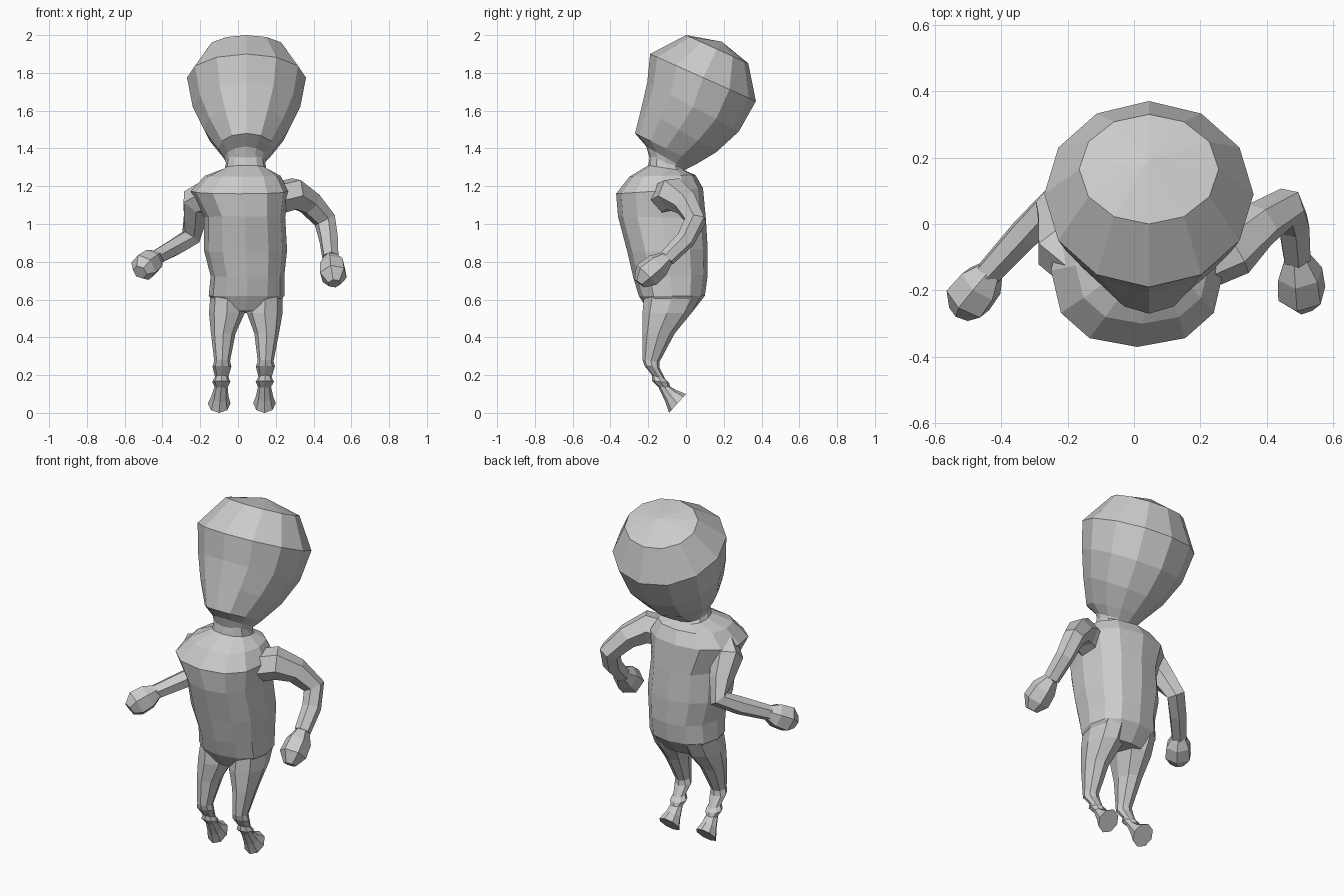
import bpy
import bmesh
from math import cos, sin, pi, copysign
from mathutils import Vector, Quaternion

default_cube = bpy.data.objects.get("Cube")
if default_cube:
    bpy.data.objects.remove(default_cube, do_unlink=True)


def skin_rings(name, rings):
    """Bridge a list of equal-sized vertex rings, cap both ends, shade flat."""
    bm = bmesh.new()
    loops = [[bm.verts.new(point) for point in ring] for ring in rings]
    count = len(loops[0])
    for lower, upper in zip(loops, loops[1:]):
        for i in range(count):
            j = (i + 1) % count
            bm.faces.new((lower[i], lower[j], upper[j], upper[i]))
    bm.faces.new(loops[0])
    bm.faces.new(loops[-1])
    bmesh.ops.remove_doubles(bm, verts=bm.verts, dist=0.0005)
    bmesh.ops.recalc_face_normals(bm, faces=bm.faces)
    mesh = bpy.data.meshes.new(name)
    bm.to_mesh(mesh)
    bm.free()
    obj = bpy.data.objects.new(name, mesh)
    bpy.context.collection.objects.link(obj)
    return obj


def soften(value, power):
    return copysign(abs(value) ** power, value)


def loft_profile(name, sections, sides=12, power=1.0):
    """Each section: front y, front z, back y, back z, centre x, half width."""
    rings = []
    for front_y, front_z, back_y, back_z, centre_x, half_width in sections:
        front = Vector((centre_x, front_y, front_z))
        back = Vector((centre_x, back_y, back_z))
        middle, reach = (front + back) / 2, (front - back) / 2
        ring = []
        for i in range(sides):
            angle = 2 * pi * i / sides
            across = Vector((half_width * soften(sin(angle), power), 0, 0))
            ring.append(middle + reach * soften(cos(angle), power) + across)
        rings.append(ring)
    return skin_rings(name, rings)


def tube(name, path, sides=6):
    """Sweep a polygon along a path of (x, y, z, radius) without twisting."""
    points = [Vector(step[:3]) for step in path]
    rings = []
    last = Vector((0, 0, 1))
    turn = Quaternion()
    for k, step in enumerate(path):
        ahead = points[min(k + 1, len(points) - 1)]
        behind = points[max(k - 1, 0)]
        heading = (ahead - behind).normalized()
        turn = last.rotation_difference(heading) @ turn
        last = heading
        ring = []
        for i in range(sides):
            angle = 2 * pi * i / sides
            ring.append(points[k] + turn @ Vector((cos(angle), sin(angle), 0)) * step[3])
        rings.append(ring)
    return skin_rings(name, rings)


# Large head, tilted back, narrowing to the chin
loft_profile("head", [
    (.19, 1.965, .19, 1.965, .045, 0),
    (0, 2, .33, 1.85, .045, .21),
    (-.19, 1.9, .37, 1.65, .045, .315),
    (-.205, 1.75, .28, 1.49, .045, .285),
    (-.235, 1.62, .16, 1.38, .045, .225),
    (-.27, 1.48, .06, 1.32, .045, .15),
    (-.21, 1.41, 0, 1.29, .04, .11),
    (-.19, 1.34, -.02, 1.27, .04, .1),
])

# Neck, chest, belly and hips
loft_profile("torso", [
    (-.19, 1.37, -.03, 1.31, .04, .1),
    (-.2, 1.31, 0, 1.28, .04, .11),
    (-.3, 1.25, .05, 1.26, .025, .2),
    (-.37, 1.16, .09, 1.19, .01, .26),
    (-.36, 1.04, .105, 1.03, .035, .215),
    (-.31, .85, .115, .87, .04, .22),
    (-.28, .72, .115, .73, .05, .195),
    (-.25, .62, .1, .62, .045, .2),
    (-.2, .54, .03, .53, .045, .14),
], power=.85)

# Legs: thigh, shin, ankle bulge and a flared foot
leg_sections = [
    (-.22, .64, .08, .62, .1, .09),
    (-.23, .53, .03, .53, .1, .095),
    (-.23, .42, -.06, .42, .115, .065),
    (-.23, .28, -.14, .27, .115, .042),
    (-.22, .25, -.14, .24, .115, .05),
    (-.18, .2, -.11, .18, .115, .035),
    (-.18, .17, -.09, .16, .115, .048),
    (-.145, .135, -.085, .14, .115, .035),
    (-.11, .06, -.05, .12, .118, .045),
    (-.09, 0, 0, .1, .12, .06),
]
for label, side in (("left", 1), ("right", -1)):
    placed = [(*s[:4], min(.045, .02 + s[1] * .04) + side * s[4], s[5])
              for s in leg_sections]
    loft_profile(label + "_leg", placed, sides=8)

# Left arm, elbow pushed out and back, ending in a fist
tube("left_arm", [
    (.18, -.12, 1.13, .09),
    (.3, -.07, 1.16, .09),
    (.38, 0, 1.11, .07),
    (.46, .05, 1.02, .06),
    (.48, 0, .92, .052),
    (.49, -.1, .82, .045),
])
tube("left_hand", [
    (.49, -.1, .82, .04),
    (.5, -.15, .78, .07),
    (.505, -.21, .73, .075),
    (.51, -.245, .685, .035),
])

# Right arm, hanging to the elbow and reaching out to the side
tube("right_arm", [
    (-.15, -.12, 1.15, .09),
    (-.22, -.07, 1.12, .085),
    (-.23, 0, 1.02, .065),
    (-.25, .05, .93, .055),
    (-.33, -.03, .88, .05),
    (-.44, -.15, .82, .042),
])
tube("right_hand", [
    (-.43, -.14, .825, .04),
    (-.46, -.18, .8, .07),
    (-.5, -.23, .77, .075),
    (-.52, -.265, .745, .04),
])
